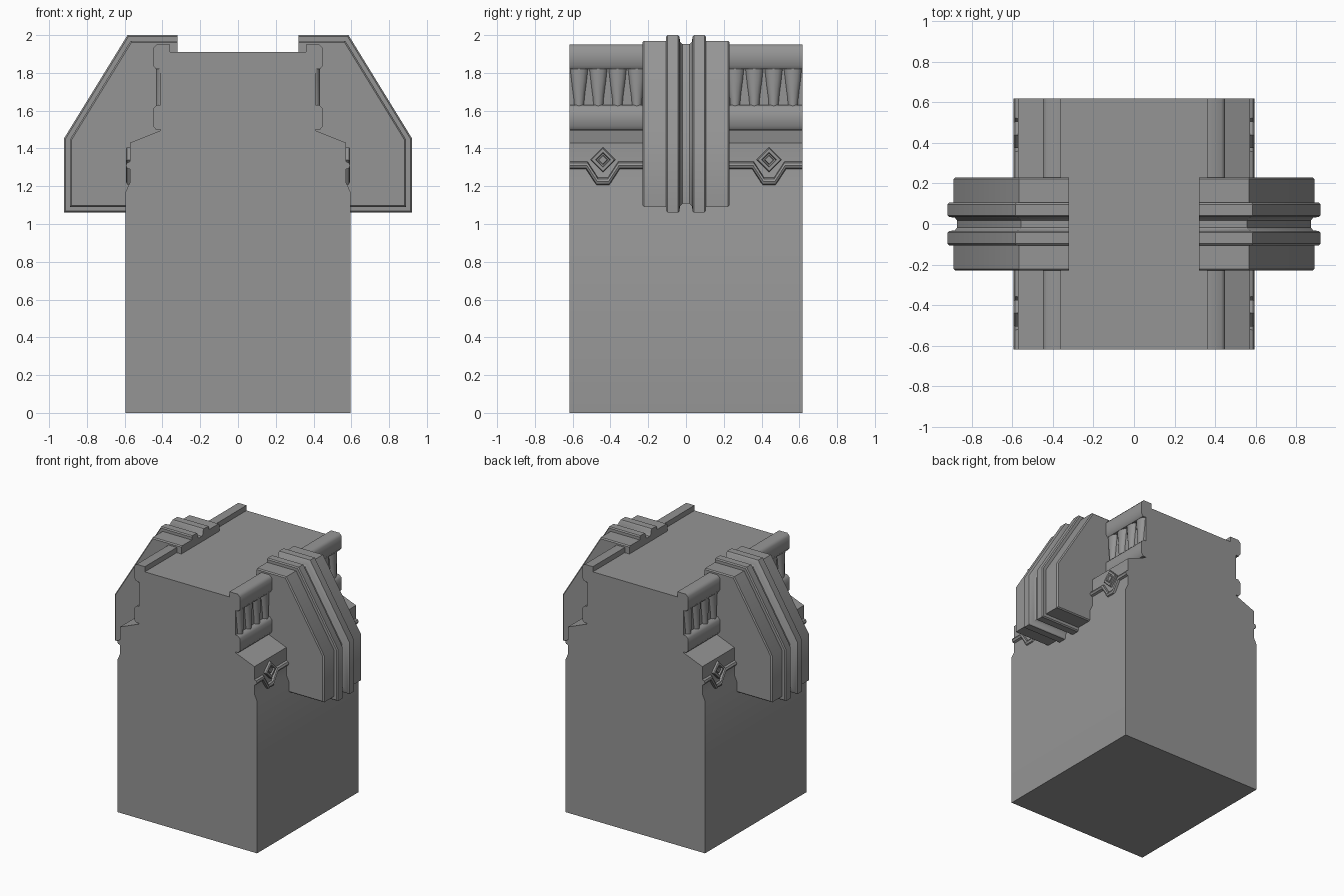
import bpy, bmesh, math
from mathutils import Matrix

cube = bpy.data.objects.get("Cube")
if cube:
    bpy.data.objects.remove(cube, do_unlink=True)

grey = bpy.data.materials.new("stone_grey")
grey.use_nodes = True
grey.diffuse_color = (0.3, 0.3, 0.3, 1)
grey.node_tree.nodes["Principled BSDF"].inputs["Base Color"].default_value = (0.3, 0.3, 0.3, 1)

HALF = 0.618  # half length of the wall section


def finish(name, bm, angle=30, bevel=0):
    bmesh.ops.recalc_face_normals(bm, faces=bm.faces)
    mesh = bpy.data.meshes.new(name)
    bm.to_mesh(mesh)
    bm.free()
    mesh.materials.append(grey)
    obj = bpy.data.objects.new(name, mesh)
    bpy.context.collection.objects.link(obj)
    bpy.ops.object.select_all(action="DESELECT")
    obj.select_set(True)
    bpy.context.view_layer.objects.active = obj
    bpy.ops.object.shade_smooth_by_angle(angle=math.radians(angle))
    if bevel:
        mod = obj.modifiers.new("soft_edges", "BEVEL")
        mod.width, mod.segments = bevel, 2
    return obj


def loft(name, rings, angle=30, bevel=0):
    """Join equal-sized closed rings of points and cap both ends."""
    bm = bmesh.new()
    loops = [[bm.verts.new(p) for p in ring] for ring in rings]
    for a, b in zip(loops, loops[1:]):
        for i in range(len(a)):
            j = (i + 1) % len(a)
            bm.faces.new((a[i], a[j], b[j], b[i]))
    bm.faces.new(loops[0])
    bm.faces.new(loops[-1])
    return finish(name, bm, angle, bevel)


def along_y(name, profile, y0, y1, **kw):
    return loft(name, [[(x, y, z) for x, z in profile] for y in (y0, y1)], **kw)


# Main wall block with stepped shoulders
half = [(0.595, 0), (0.595, 1.17), (0.572, 1.22), (0.572, 1.43), (0.41, 1.495), (0.41, 1.91)]
along_y("wall_body", half + [(-x, z) for x, z in reversed(half)], -HALF, HALF)


# Buttress outline, shrunk inward by d
def outline(d, s):
    pts = [(0.32, 2 - d), (0.585 - 0.565 * d, 2 - d), (0.92 - d, 1.455 - 0.29 * d),
           (0.92 - d, 1.06 + d), (0.32, 1.06 + d)]
    return [(s * x, z) for x, z in pts]


# Half cross-section of the buttress: distance from middle, inset
steps = [(0.23, 0.038), (0.222, 0.03), (0.105, 0.03), (0.105, 0.008), (0.097, 0),
         (0.043, 0), (0.035, 0.008), (0.031, 0.036), (0.018, 0.048)]
section = [(-y, d) for y, d in steps] + [(y, d) for y, d in reversed(steps)]


def rail(name, s, y0, y1, z0, z1):
    c = 0.02
    prof = [(0.36, z0), (0.435, z0), (0.45, z0 + c), (0.45, z1 - c), (0.43, z1), (0.36, z1)]
    along_y(name, [(s * x, z) for x, z in prof], y0, y1, angle=50)


def baluster(name, s, y):
    """Tapered post, broad at the top and narrow at the foot."""
    rings = []
    for z, r in ((1.62, 0.026), (1.67, 0.03), (1.76, 0.042), (1.83, 0.05)):
        rings.append([(s * (0.405 + 0.03 * math.sin(a)), y + r * math.cos(a), z)
                      for a in (math.tau * k / 12 for k in range(12))])
    loft(name, rings, angle=60)


def moulding(name, s, m):
    """Rounded strip with a dip beneath the diamond."""
    path = [(0.2, 1.31), (0.355, 1.31), (0.41, 1.225), (0.47, 1.225), (0.525, 1.31), (HALF, 1.31)]
    rings = []
    for i, (y, z) in enumerate(path):
        dip = 0.004 if 0 < i < len(path) - 1 else 0
        shear = dip * (1 if i < 3 else -1)
        rings.append([(s * (0.572 + 0.022 * math.sin(a)),
                       m * (y + shear * math.cos(a)), z + 0.02 * math.cos(a))
                      for a in (math.tau * k / 8 for k in range(8))])
    loft(name, rings, angle=40)


def diamond(name, s, m):
    """Raised diamond frame with a sunken centre and a small stud."""
    rings = []
    for r, x in ((0.066, 0.565), (0.066, 0.588), (0.06, 0.594), (0.04, 0.594),
                 (0.035, 0.58), (0.027, 0.58), (0.022, 0.59)):
        rings.append([(s * x, m * 0.44 + r * math.cos(a), 1.34 + r * math.sin(a))
                      for a in (math.tau * k / 4 for k in range(4))])
    loft(name, rings)


for side, s in (("left", 1), ("right", -1)):
    loft(side + "_buttress", [[(x, y, z) for x, z in outline(d, s)] for y, d in section],
         angle=40)
    for end, m in (("front", -1), ("back", 1)):
        tag = side + "_" + end
        rail(tag + "_top_rail", s, m * 0.2, m * HALF, 1.82, 1.95)
        rail(tag + "_bottom_rail", s, m * 0.2, m * HALF, 1.50, 1.63)
        for k in range(4):
            baluster(f"{tag}_baluster_{k + 1}", s, m * (0.26 + 0.102 * k))
        moulding(tag + "_moulding", s, m)
        diamond(tag + "_diamond", s, m)
